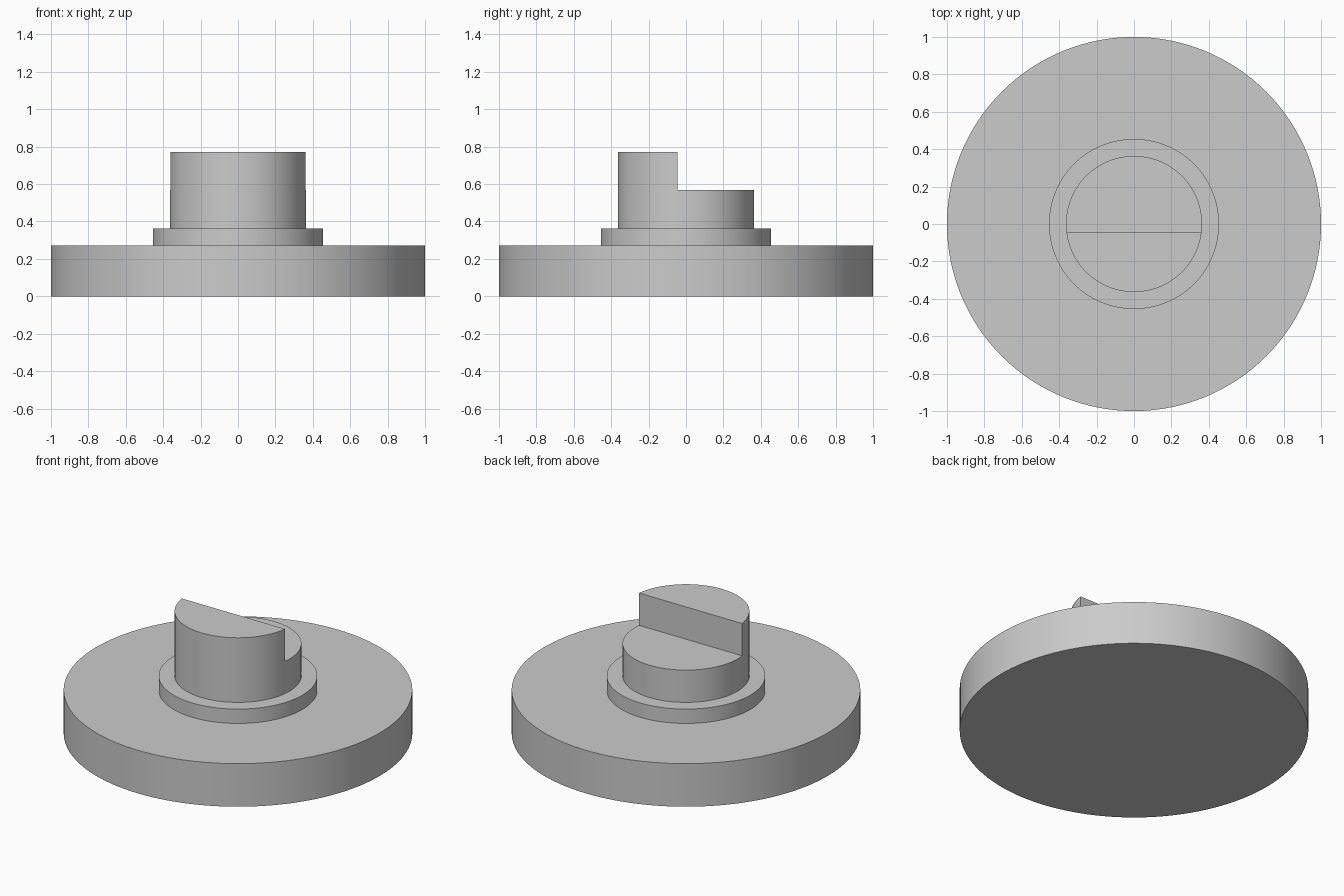
import bpy
import math

default = bpy.data.objects.get("Cube")
if default:
    bpy.data.objects.remove(default, do_unlink=True)

UNIT = 1 / 22  # base radius is 22 units

grey = bpy.data.materials.new("plain grey")
grey.use_nodes = True
colour = (0.6, 0.6, 0.6, 1)
grey.diffuse_color = colour
grey.node_tree.nodes["Principled BSDF"].inputs["Base Color"].default_value = colour


def activate(obj):
    bpy.ops.object.select_all(action="DESELECT")
    obj.select_set(True)
    bpy.context.view_layer.objects.active = obj


def disc(name, radius, bottom, top):
    """Upright cylinder between two heights, measured in units."""
    bpy.ops.mesh.primitive_cylinder_add(
        vertices=128, radius=radius * UNIT, depth=(top - bottom) * UNIT,
        location=(0, 0, (top + bottom) / 2 * UNIT))
    obj = bpy.context.object
    obj.name = name
    obj.data.materials.append(grey)
    return obj


# Wide base, shallow collar and central post
base = disc("base_disc", 22, 0, 6)
collar = disc("collar", 10, 6, 8)
post = disc("stepped_post", 8, 8, 17)

# Notch away the back of the post down to the step
step_height, step_y, size = 12.5, -1, 20
bpy.ops.mesh.primitive_cube_add(
    size=size * UNIT,
    location=(0, (step_y + size / 2) * UNIT, (step_height + size / 2) * UNIT))
cutter = bpy.context.object
cutter.name = "notch_cutter"
cutter.hide_render = True
cutter.data.materials.append(grey)

notch = post.modifiers.new("notch", "BOOLEAN")
notch.operation = "DIFFERENCE"
notch.solver = "EXACT"
notch.object = cutter
activate(post)
bpy.ops.object.modifier_apply(modifier=notch.name)
bpy.data.objects.remove(cutter, do_unlink=True)

# Smooth round walls with crisp rims
for part in (base, collar, post):
    activate(part)
    bpy.ops.object.shade_smooth_by_angle(angle=math.radians(30))
